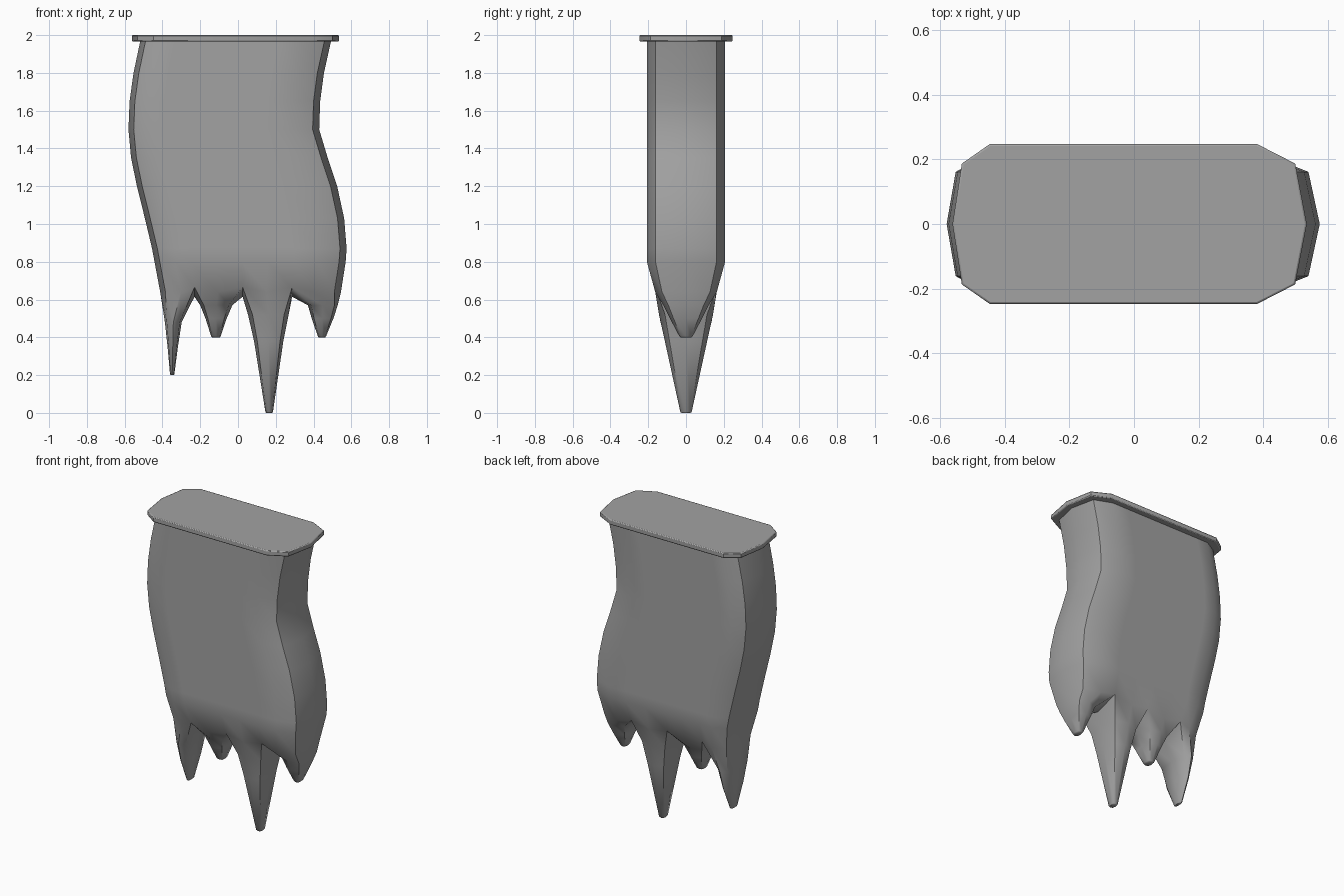
import bpy, bmesh, math

cube = bpy.data.objects.get("Cube")
if cube:
    bpy.data.objects.remove(cube, do_unlink=True)

grey = bpy.data.materials.new("mid grey")
grey.use_nodes = True
grey.diffuse_color = (0.36, 0.36, 0.36, 1)
grey.node_tree.nodes["Principled BSDF"].inputs["Base Color"].default_value = (0.36, 0.36, 0.36, 1)


def finish(bm, name):
    bmesh.ops.recalc_face_normals(bm, faces=bm.faces)
    mesh = bpy.data.meshes.new(name)
    bm.to_mesh(mesh)
    bm.free()
    mesh.materials.append(grey)
    obj = bpy.data.objects.new(name, mesh)
    bpy.context.collection.objects.link(obj)
    bpy.ops.object.select_all(action='DESELECT')
    obj.select_set(True)
    bpy.context.view_layer.objects.active = obj
    return obj


def bridge(bm, a, b):
    n = len(a)
    for i in range(n):
        bm.faces.new((a[i], a[(i + 1) % n], b[(i + 1) % n], b[i]))


# Hanging cloth: left edge and right edge at each height
profile = [(1.98, -0.515, 0.495), (1.8, -0.553, 0.455), (1.65, -0.574, 0.435),
           (1.5, -0.58, 0.43), (1.35, -0.566, 0.475), (1.2, -0.535, 0.525),
           (1.03, -0.493, 0.562), (0.87, -0.455, 0.575), (0.8, -0.442, 0.57)]
SPLITS = (0.19, 0.32, 0.456, 0.59, 0.73)


def body_ring(bm, z, left, right, depth=0.207, valley=0.0):
    w = right - left
    front = [(left, 0), (left + 0.028, 0.78), (left + 0.11, 1)]
    front += [(left + w * s, 1) for s in SPLITS]
    front += [(right - 0.15, 1), (right - 0.035, 0.78), (right, 0)]
    pts = [(x, -depth * f) for x, f in front]
    pts += [(x, -y) for x, y in pts[-2:0:-1]]
    ring = []
    for i, (x, y) in enumerate(pts):
        lift = valley if min(i, 20 - i) in (3, 5, 7) else 0
        ring.append(bm.verts.new((x, y, z + lift)))
    return ring


bm = bmesh.new()
rings = [body_ring(bm, *row) for row in profile]
rings.append(body_ring(bm, 0.64, -0.412, 0.545, 0.163, 0.025))
for a, b in zip(rings, rings[1:]):
    bridge(bm, a, b)
bm.faces.new(rings[0])

# Ridges between neighbouring points of the torn hem
hem = rings[-1]
ridges = [bm.verts.new((hem[i].co.x, 0, 0.615)) for i in (3, 5, 7)]
left_mids = [hem[0]] + ridges
right_mids = ridges + [hem[10]]

# Torn points: height, left edge, right edge, half depth
points = [
    [(0.48, -0.387, -0.298, 0.135), (0.35, -0.373, -0.318, 0.1), (0.205, -0.36, -0.337, 0.035)],
    [(0.57, -0.2, -0.03, 0.12), (0.5, -0.172, -0.06, 0.085), (0.405, -0.142, -0.092, 0.035)],
    [(0.52, 0.053, 0.268, 0.143), (0.38, 0.085, 0.24, 0.112), (0.005, 0.145, 0.185, 0.03)],
    [(0.57, 0.37, 0.528, 0.12), (0.5, 0.39, 0.505, 0.085), (0.405, 0.423, 0.466, 0.035)],
]
for i, rows in enumerate(points):
    c = 2 + 2 * i
    loop = [hem[c + 1], right_mids[i], hem[19 - c], hem[20 - c],
            hem[21 - c], left_mids[i], hem[c - 1], hem[c]]
    for z, left, right, depth in rows:
        cx, r = (left + right) / 2, (right - left) / 2
        ring = []
        for k in range(8):
            t = math.radians(45 * (k - 1))
            s = 1.1 if k % 2 == 0 else 1
            ring.append(bm.verts.new((cx + r * s * math.cos(t), depth * s * math.sin(t), z)))
        bridge(bm, loop, ring)
        loop = ring
    # Blunt tip
    tip = [bm.verts.new((cx + (v.co.x - cx) * 0.8, v.co.y * 0.8, z - 0.005)) for v in loop]
    bridge(bm, loop, tip)
    bm.faces.new(tip)
finish(bm, "torn_cloth")
bpy.ops.object.shade_smooth_by_angle(angle=math.radians(50))

# Flat top plate
bm = bmesh.new()
half = [(-0.562, 0), (-0.533, -0.187), (-0.447, -0.247),
        (0.382, -0.247), (0.499, -0.187), (0.535, 0)]
outline = half + [(x, -y) for x, y in half[-2:0:-1]]
low = [bm.verts.new((x, y, 1.966)) for x, y in outline]
high = [bm.verts.new((x, y, 2.0)) for x, y in outline]
bridge(bm, low, high)
bm.faces.new(low)
bm.faces.new(high)
plate = finish(bm, "top_plate")
bevel = plate.modifiers.new("soft_edge", 'BEVEL')
bevel.width = 0.006
bevel.segments = 2
bevel.limit_method = 'ANGLE'
bevel.angle_limit = math.radians(60)
bpy.ops.object.shade_smooth_by_angle(angle=math.radians(30))
